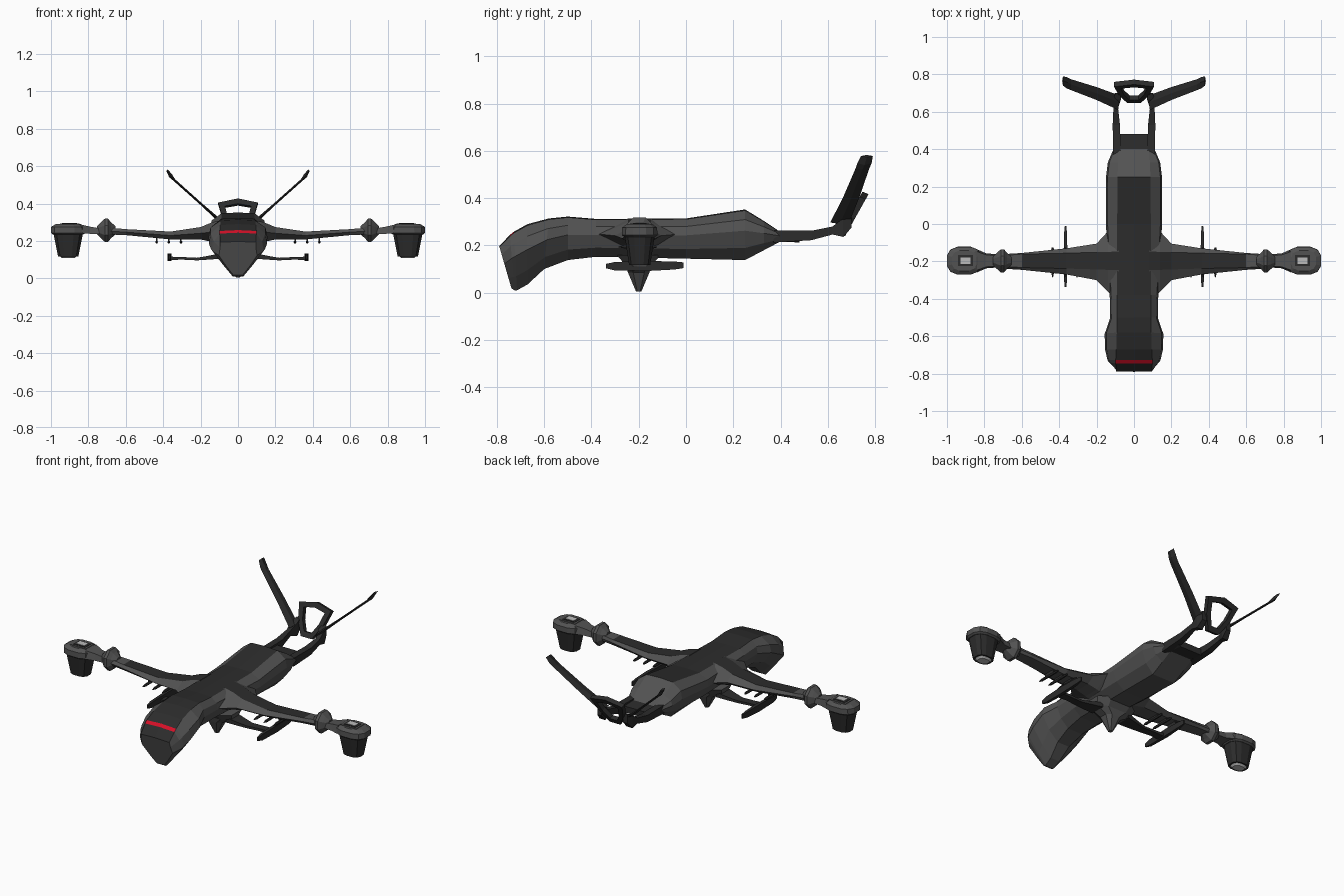
import bpy, bmesh, math
from mathutils import Vector

if "Cube" in bpy.data.objects:
    bpy.data.objects.remove(bpy.data.objects["Cube"])


def material(name, rgb):
    m = bpy.data.materials.new(name)
    m.diffuse_color = (*rgb, 1)
    m.use_nodes = True
    m.node_tree.nodes["Principled BSDF"].inputs["Base Color"].default_value = m.diffuse_color
    return m


GREY = material("hull_grey", (0.085, 0.085, 0.085))
DARK = material("panel_dark", (0.025, 0.025, 0.025))
RED = material("visor_red", (0.65, 0.005, 0.02))
LIGHT = material("vent_light", (0.5, 0.5, 0.5))


def loft(name, rings, mats=(GREY,), pick=lambda i, j: 0, mirror=True, caps=True, cyclic=False):
    """Skin a list of equal-length point rings; pick(i, j) gives the material slot."""
    bm = bmesh.new()
    vs = [[bm.verts.new(p) for p in r] for r in rings]
    n = len(rings[0])
    m = len(rings)
    for i in range(m if cyclic else m - 1):
        for j in range(n):
            k = (j + 1) % n
            f = bm.faces.new((vs[i][j], vs[i][k], vs[(i + 1) % m][k], vs[(i + 1) % m][j]))
            f.material_index = pick(i, j)
    if caps and not cyclic:
        bm.faces.new(vs[0]).material_index = pick(0, n)
        bm.faces.new(vs[-1]).material_index = pick(m - 2, n)
    bmesh.ops.recalc_face_normals(bm, faces=bm.faces)
    me = bpy.data.meshes.new(name)
    bm.to_mesh(me)
    bm.free()
    for mt in mats:
        me.materials.append(mt)
    ob = bpy.data.objects.new(name, me)
    bpy.context.collection.objects.link(ob)
    if mirror:
        ob.modifiers.new("Mirror", 'MIRROR')
    return ob


def oval(cx, cy, z, rx, ry, n=12, power=0.75):
    """Horizontal rounded-rectangle ring."""
    pts = []
    for k in range(n):
        a = 2 * math.pi * (k + 0.5) / n
        c, s = math.cos(a), math.sin(a)
        pts.append((cx + rx * math.copysign(abs(c) ** power, c),
                    cy + ry * math.copysign(abs(s) ** power, s), z))
    return pts


def box_y(y, x0, x1, z0, z1):
    return [(x0, y, z0), (x1, y, z0), (x1, y, z1), (x0, y, z1)]


# Fuselage: y at top, y at keel, half width, top z, keel z, roof half, lower half, keel half
stations = [
    (-.79, -.738, .102, .197, .018, .095, .060, .025),
    (-.745, -.725, .137, .244, .010, .098, .075, .028),
    (-.728, -.715, .143, .258, .010, .098, .078, .028),
    (-.67, -.67, .155, .290, .035, .095, .090, .030),
    (-.58, -.60, .157, .314, .100, .092, .105, .040),
    (-.50, -.50, .127, .322, .138, .090, .100, .050),
    (-.38, -.38, .130, .312, .152, .090, .110, .060),
    (.00, .00, .150, .314, .144, .090, .125, .070),
    (.25, .25, .150, .352, .138, .088, .125, .075),
    (.33, .33, .140, .303, .180, .085, .120, .075),
    (.40, .40, .110, .256, .217, .080, .100, .075),
    (.48, .48, .095, .250, .212, .075, .090, .070),
]


def hull_ring(yt, yb, w, zt, zb, roof, low, keel):
    h = zt - zb
    half = [(roof, zt - .02 * h), (w * .94, zt - .2 * h), (w, zt - .42 * h),
            (low, zb + .24 * h), (keel, zb)]
    pts = [(0, zt)] + half + [(-x, z) for x, z in reversed(half)]
    return [(x, yt + (yb - yt) * (zt - z) / h, z) for x, z in pts]


def hull_mat(i, j):
    if i == len(stations) - 2:
        return 1
    if j in (0, 10) and i < 8:
        return 2 if i == 1 else 1
    return 0


loft("fuselage", [hull_ring(*s) for s in stations], (GREY, DARK, RED), hull_mat, mirror=False)

# Wings: x, leading y, trailing y, middle z, half thickness, panel half width
wing_rows = [(.08, -.42, .02, .245, .068, .050), (.14, -.36, -.04, .247, .052, .048),
             (.20, -.30, -.105, .241, .033, .046), (.36, -.27, -.13, .229, .021, .041),
             (.60, -.245, -.155, .247, .016, .036), (.68, -.24, -.16, .252, .018, .030)]
loft("wing", [[(x, a, z), (x, -.197 - s, z + t), (x, -.197 + s, z + t), (x, b, z),
               (x, -.197 + s, z - t), (x, -.197 - s, z - t)] for x, a, b, z, t, s in wing_rows],
     (GREY, DARK), lambda i, j: 1 if j == 1 and i < 4 else 0)

# Swivel joint and arm at the wing tips
joint = [(.655, .022), (.68, .045), (.695, .063), (.712, .063), (.732, .045), (.755, .022)]
loft("swivel_joint", [[(x, -.197 + r * 1.06 * math.cos(math.radians(22.5 + 45 * k)),
                        .257 + r * 1.06 * math.sin(math.radians(22.5 + 45 * k)))
                       for k in range(8)] for x, r in joint])
arm = [(.74, .036, .238, .268), (.79, .040, .238, .276), (.84, .062, .242, .288)]
loft("nacelle_arm", [[(x, -.197 - w, a), (x, -.197 + w, a), (x, -.197 + w * .8, b),
                      (x, -.197 - w * .8, b)] for x, w, a, b in arm])

# Lift nacelles: grey cowl, dark tapered bucket, vents
NX, NY = .908, -.196
loft("nacelle_cowl", [oval(NX, NY, z, rx, ry) for z, rx, ry in
                      [(.235, .084, .066), (.243, .095, .077), (.275, .094, .076), (.290, .068, .056)]])
loft("nacelle_bucket", [oval(NX, NY, z, rx, ry) for z, rx, ry in
                        [(.245, .082, .066), (.118, .056, .046)]], (DARK,))
loft("exhaust_nozzle", [oval(NX, NY, z, rx, ry) for z, rx, ry in
                        [(.120, .048, .039), (.108, .034, .027)]], (LIGHT,))


def plate(name, hx, hy, z0, z1, mat):
    loft(name, [[(NX - .008 + sx * hx, NY + sy * hy, z)
                 for sx, sy in ((-1, -1), (1, -1), (1, 1), (-1, 1))] for z in (z0, z1)], (mat,))


plate("vent_frame", .052, .040, .28, .293, GREY)
plate("vent_lip", .040, .029, .28, .295, DARK)
plate("vent_grille", .027, .018, .28, .297, LIGHT)

# Belly turret, struts and side pods
loft("belly_turret", [oval(0, -.2, z, rx, ry, 8) for z, rx, ry in
                      [(.16, .14, .10), (.118, .125, .060), (.085, .055, .048), (.005, .012, .012)]],
     mirror=False)
strut = [(.09, .105, .135, .045), (.16, .100, .120, .035), (.22, .096, .110, .025),
         (.30, .100, .114, .022), (.368, .098, .116, .025)]
loft("pod_strut", [[(x, -.2 - w, a), (x, -.2 + w, a), (x, -.2 + w, b), (x, -.2 - w, b)]
                   for x, a, b, w in strut], (DARK,))
pod = [(-.338, .004, .103, .122), (-.30, .008, .094, .130), (-.16, .010, .092, .134),
       (-.05, .008, .098, .132), (-.01, .004, .104, .128)]
loft("side_pod", [box_y(y, .366 - w, .366 + w, a, b) for y, w, a, b in pod], (DARK,))

# Missiles on short pylons under the wings
for n, x in enumerate((.305, .37, .435)):
    body = [(-.285, .002), (-.26, .008), (-.14, .008), (-.125, .005)]
    loft(f"missile_{n + 1}", [[(x + r * math.cos(math.pi * k / 3), y, .194 + r * math.sin(math.pi * k / 3))
                               for k in range(6)] for y, r in body], (DARK,))
    loft(f"pylon_{n + 1}", [box_y(y, x - .004, x + .004, .196, .222) for y in (-.23, -.165)], (DARK,))

# Tail booms
boom = [(.37, .070, .112, .212, .262), (.53, .075, .114, .222, .262), (.62, .085, .110, .246, .280),
        (.665, .070, .110, .236, .315), (.70, .072, .100, .275, .330)]
loft("tail_boom", [box_y(*b) for b in boom], (DARK,))

# V-shaped tail fins: x, z, front y, rear y, half thickness
fin = [(.085, .297, .610, .690, .009), (.20, .400, .663, .732, .006), (.34, .525, .717, .775, .006),
       (.360, .548, .725, .785, .011), (.380, .578, .740, .790, .006)]
nrm = Vector((-.66, 0, .75))
fin_rings = []
for x, z, a, b, t in fin:
    mid = (a + b) / 2
    fin_rings.append([Vector((x, a, z)), Vector((x, mid, z)) + nrm * t,
                      Vector((x, b, z)), Vector((x, mid, z)) - nrm * t])
loft("tail_fin", fin_rings, (DARK,))

# Leaning tail ring: outer and inner outlines swept as a closed frame
outer = [(0, .422), (.106, .400), (.082, .318), (.036, .245), (-.036, .245), (-.082, .318), (-.106, .400)]
inner = [(0, .394), (.070, .382), (.054, .322), (.024, .272), (-.024, .272), (-.054, .322), (-.070, .382)]


def lean(p, d):
    return (p[0], .660 + (p[1] - .245) * .56 + d, p[1] - d * .4)


loft("tail_ring", [[lean(o, -.013), lean(o, .013), lean(i, .013), lean(i, -.013)]
                   for o, i in zip(outer, inner)], (DARK,), mirror=False, cyclic=True)
